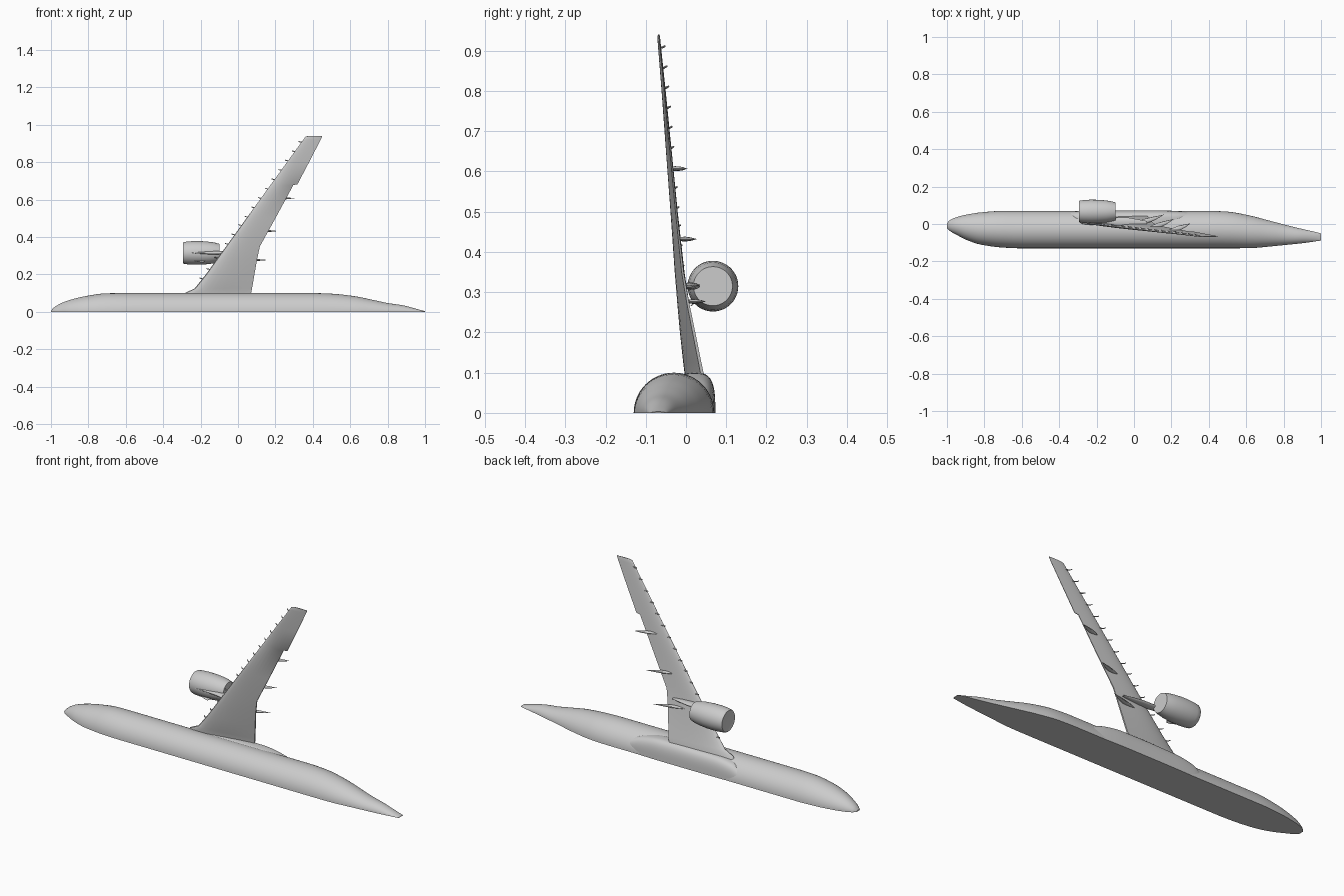
import bpy, bmesh, math

if "Cube" in bpy.data.objects:
    bpy.data.objects.remove(bpy.data.objects["Cube"])


def loft(name, rings, angle=35):
    """Skin closed rings of equal length and cap both ends."""
    bm = bmesh.new()
    vs = [[bm.verts.new(p) for p in r] for r in rings]
    n = len(rings[0])
    for a, b in zip(vs, vs[1:]):
        for i in range(n):
            j = (i + 1) % n
            bm.faces.new((a[i], a[j], b[j], b[i]))
    bm.faces.new(vs[0])
    bm.faces.new(vs[-1])
    bmesh.ops.recalc_face_normals(bm, faces=bm.faces)
    me = bpy.data.meshes.new(name)
    bm.to_mesh(me)
    bm.free()
    for p in me.polygons:
        p.use_smooth = True
    me.set_sharp_from_angle(angle=math.radians(angle))
    ob = bpy.data.objects.new(name, me)
    bpy.context.collection.objects.link(ob)
    return ob


def smooth_table(rows, sub=4):
    """Monotone cubic interpolation of station rows along their first column."""
    def slope(i, k):
        if i in (0, len(rows) - 1):
            a, b = (0, 1) if i == 0 else (-2, -1)
            return (rows[b][k] - rows[a][k]) / (rows[b][0] - rows[a][0])
        d0 = (rows[i][k] - rows[i-1][k]) / (rows[i][0] - rows[i-1][0])
        d1 = (rows[i+1][k] - rows[i][k]) / (rows[i+1][0] - rows[i][0])
        return 0 if d0 * d1 <= 0 else 2 * d0 * d1 / (d0 + d1)
    out = []
    for i in range(len(rows) - 1):
        h = rows[i+1][0] - rows[i][0]
        for s in range(sub):
            t = s / sub
            row = [rows[i][0] + t * h]
            for k in range(1, len(rows[0])):
                row.append((2*t**3 - 3*t*t + 1) * rows[i][k] + (t**3 - 2*t*t + t) * h * slope(i, k)
                           + (3*t*t - 2*t**3) * rows[i+1][k] + (t**3 - t*t) * h * slope(i+1, k))
            out.append(row)
    return out + [list(rows[-1])]


def half_ring(x, y0, y1, w, power=2.0, n=28):
    """Half superellipse above the z = 0 cut plane."""
    c, h = (y0 + y1) / 2, (y1 - y0) / 2
    pts = []
    for i in range(n + 1):
        a = math.pi * i / n
        ca, sa = math.cos(a), max(0, math.sin(a))
        pts.append((x, c + h * math.copysign(abs(ca) ** (2 / power), ca), w * sa ** (2 / power)))
    return pts


def ring(x, y, z, ry, rz, n=16):
    return [(x, y + ry * math.cos(2*math.pi*i/n), z + rz * math.sin(2*math.pi*i/n)) for i in range(n)]


# Half fuselage, cut flat at z = 0: x, roof y, belly y, half width
body = [(-1, -.022, .004, .006), (-.985, -.037, .02, .022), (-.95, -.057, .036, .044), (-.9, -.083, .049, .063),
        (-.82, -.11, .062, .083), (-.7, -.126, .07, .099), (-.6, -.13, .07, .1), (.4, -.13, .07, .1),
        (.5, -.13, .066, .097), (.62, -.129, .045, .084), (.72, -.121, .019, .064),
        (.8, -.113, -.002, .047), (.88, -.105, -.022, .035), (.95, -.096, -.038, .017), (1, -.088, -.05, .003)]
loft("fuselage", [half_ring(*r) for r in smooth_table(body)])

# Belly fairing with squarer cross section
belly = [(-.36, -.03, .062, .05), (-.3, -.03, .069, .082), (-.2, -.03, .072, .097), (0, -.03, .073, .1),
         (.12, -.03, .073, .099), (.22, -.03, .07, .085), (.32, -.03, .062, .05)]
loft("belly_fairing", [half_ring(*r, power=3.2) for r in smooth_table(belly)])


# Swept wing: z, leading x, trailing x, leading y, trailing y, thickness
def section(z, x0, x1, y0, y1, t, n=12):
    def off(u):
        return t * (2.97*math.sqrt(u) - 1.26*u - 3.52*u*u + 2.84*u**3 - .8*u**4) / 2
    us = [(1 - math.cos(math.pi * i / n)) / 2 for i in range(n + 1)]
    top = [(x0 + u*(x1-x0), y0 + u*(y1-y0) - off(u)*1.1, z) for u in reversed(us)]
    low = [(x0 + u*(x1-x0), y0 + u*(y1-y0) + off(u)*.9, z) for u in us[1:]]
    return top + low


stations = [(.03, -.3, .06, .012, .046, .036), (.1, -.285, .07, .008, .04, .034), (.125, -.232, .075, .004, .035, .032),
            (.2, -.172, .088, -.004, .02, .03), (.28, -.114, .102, -.012, .004, .026), (.35, -.063, .117, -.018, -.008, .023),
            (.5, .045, .2, -.031, -.024, .017), (.678, .174, .296, -.046, -.041, .013), (.682, .177, .318, -.046, -.042, .013),
            (.8, .262, .38, -.056, -.053, .01), (.92, .349, .442, -.067, -.065, .007), (.936, .36, .449, -.068, -.066, .006),
            (.94, .375, .449, -.068, -.067, .004)]
loft("wing", [section(*s) for s in stations])


def wing_at(z):
    for a, b in zip(stations, stations[1:]):
        if a[0] <= z <= b[0]:
            t = (z - a[0]) / (b[0] - a[0])
            return [p + t * (q - p) for p, q in zip(a, b)]


# Drooping flap track fairings
for i, (z, tip_x, tip_y, length) in enumerate([(.277, .16, .05, .16), (.432, .213, .027, .13), (.607, .302, .003, .115)]):
    y0 = wing_at(z)[4] + .002
    rings = []
    for k in range(11):
        t = k / 10
        r = max(.03, math.sin(math.pi * t ** .85))
        rings.append(ring(tip_x - length * (1 - t), y0 + (tip_y - y0) * t ** 1.6, z, .013 * r, .006 * r, 12))
    loft(f"flap_track_fairing_{i + 1}", rings)

# Small slat track hooks along the leading edge
for i, z in enumerate([.175, .225, .285, .36, .41, .46, .505, .555, .605, .655, .705, .755, .805, .855, .905]):
    _, x, _, y, _, _ = wing_at(z)
    path = [(.014, .002, .004), (.002, .004, .004), (-.008, .008, .0035), (-.014, .013, .002)]
    loft(f"slat_track_{i + 1}", [ring(x + dx, y + dy, z + dy * .5, r, .0025, 8) for dx, dy, r in path])

# Engine nacelle with flat closed ends
EY, EZ = .067, .315
profile = [(-.294, .052), (-.295, .0545), (-.291, .0575), (-.27, .061), (-.235, .063), (-.19, .0625),
           (-.15, .059), (-.12, .054), (-.1, .0485)]
loft("engine_nacelle", [ring(x, EY, EZ, r, r, 48) for x, r in profile])

# Pylon joining nacelle and wing underside: x, y centre, half depth, half width
pylon = [(-.25, .008, .004, .001), (-.2, .01, .009, .006), (-.13, .011, .013, .009), (-.09, .012, .023, .009),
         (-.03, .01, .024, .009), (.02, .009, .016, .007), (.07, .008, .008, .002)]
loft("engine_pylon", [ring(x, y, EZ, d, w, 20) for x, y, d, w in pylon])

# Nacelle strake on the inboard side
a = math.radians(222)
ca, sa = math.cos(a), math.sin(a)


def strake_ring(x, r):
    return [(x, EY + q * ca + s * sa, EZ + q * sa - s * ca) for q, s in
            [(.052, -.001), (r, -.001), (r, .001), (.052, .001)]]


loft("nacelle_strake", [strake_ring(-.235, .063), strake_ring(-.2, .073), strake_ring(-.185, .074), strake_ring(-.175, .06)])
